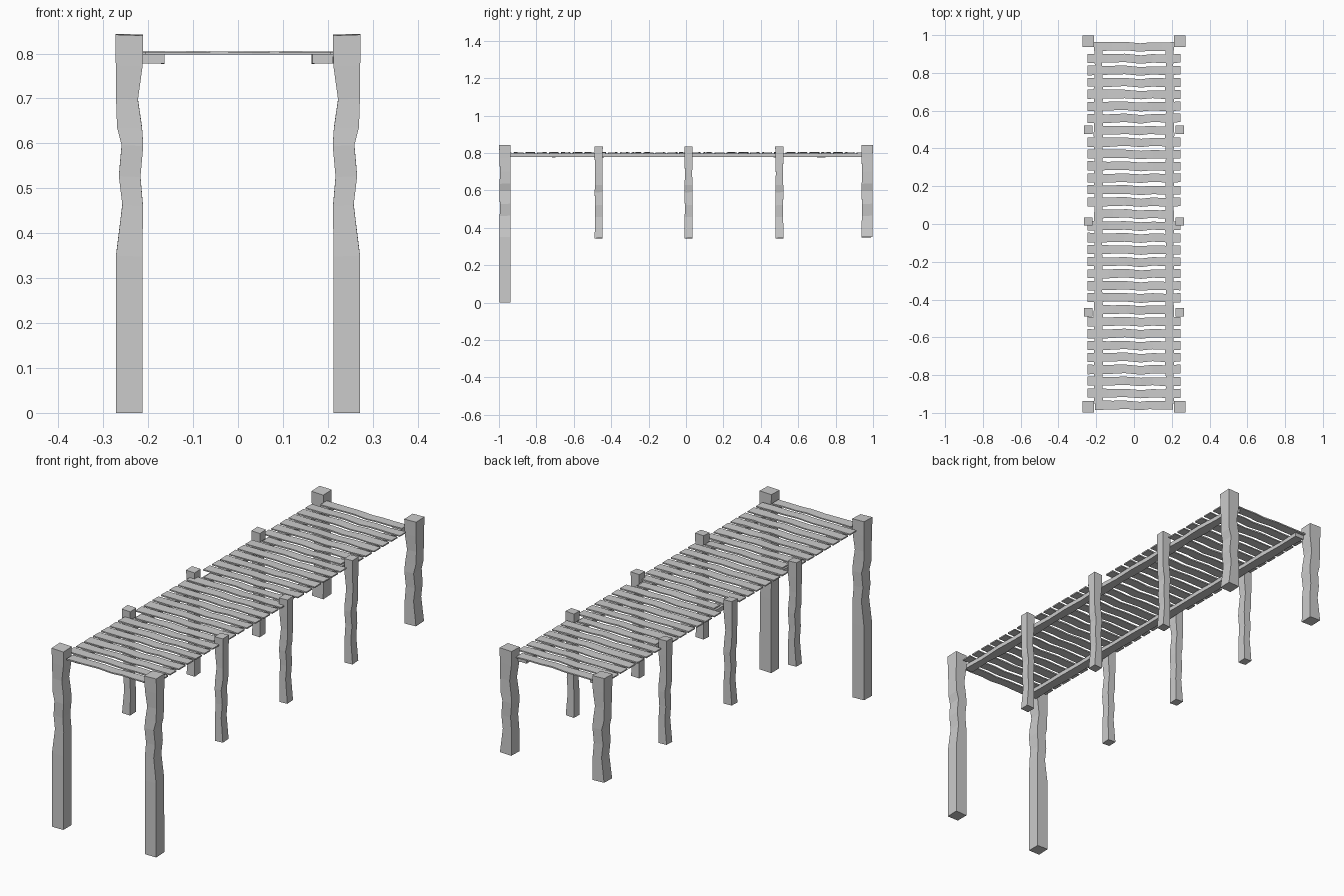
import bpy, bmesh, random
from mathutils import Vector

if "Cube" in bpy.data.objects:
    bpy.data.objects.remove(bpy.data.objects["Cube"])

random.seed(4)


def loft(name, rings):
    """Box-like solid through a list of four-corner rings."""
    bm = bmesh.new()
    loops = [[bm.verts.new(Vector(p)) for p in ring] for ring in rings]
    for a, b in zip(loops, loops[1:]):
        for i in range(4):
            j = (i + 1) % 4
            bm.faces.new((a[i], a[j], b[j], b[i]))
    bm.faces.new(loops[0][::-1])
    bm.faces.new(loops[-1])
    bmesh.ops.recalc_face_normals(bm, faces=bm.faces)
    me = bpy.data.meshes.new(name)
    bm.to_mesh(me)
    bm.free()
    ob = bpy.data.objects.new(name, me)
    bpy.context.collection.objects.link(ob)
    return ob


# Hewn post outline: height fraction, outer inset, inner inset, front/back inset
# (insets as fractions of the post half width)
HEWN = [(0.0, 0.05, 0.05, 0.03), (0.23, 0.5, 0.02, 0.1), (0.36, 0.25, 0.2, 0.12),
        (0.5, 0.45, 0.0, 0.03), (0.58, 0.12, 0.08, 0.08), (0.71, 0.05, 0.38, 0.14),
        (0.86, 0.03, 0.05, 0.05), (1.0, 0.0, 0.0, 0.0)]


def post(name, side, y, half, bottom, top, foot=None):
    cx = 0.242
    sections = [(bottom + f * (top - bottom), o, i, d) for f, o, i, d in HEWN]
    if foot is not None:
        sections.insert(0, (foot, 0.03, 0.05, 0.03))
    rings = []
    for z, o, i, d in sections:
        out, inn = cx + half * (1 - o), cx - half * (1 - i)
        front, back = y - half * (1 - d), y + half * (1 - d * 0.6)
        rings.append([(side * out, front, z), (side * out, back, z + 0.002),
                      (side * inn, back, z), (side * inn, front, z - 0.002 * (z > 0.1))])
    loft(name, rings)


# Posts: long front pair, three slimmer middle pairs, heavy back pair
for side, tag in ((-1, "left"), (1, "right")):
    post("front_post_" + tag, side, -0.968, 0.031, 0.35, 0.842, foot=0.0)
    post("back_post_" + tag, side, 0.968, 0.031, 0.35, 0.842)
    for n, y in enumerate((-0.467, 0.013, 0.499)):
        post(f"middle_post_{n}_{tag}", side, y, 0.022, 0.344, 0.834)

# Long bearer beams under the deck
for side, tag in ((-1, "left"), (1, "right")):
    rings = []
    for k in range(17):
        y = -0.95 + k * 1.9 / 16
        w = 0.004 * (k % 2) + random.uniform(0, 0.003)
        a, b = side * (0.163 + w), side * (0.214 - w)
        rings.append([(a, y, 0.777 + w * 0.5), (b, y, 0.778),
                      (b, y, 0.798), (a, y, 0.798)])
    loft("bearer_beam_" + tag, rings)

# Deck plank outline: x fraction, offset of back edge, offset of front edge
WAVE = [(-1, 0, 0), (-0.55, -0.002, 0.001), (-0.2, 0.0, 0.004), (0.15, -0.007, -0.003),
        (0.4, -0.002, 0.003), (0.7, -0.004, 0.0), (1, -0.001, 0.001)]
SHORT = {0: 0.212, 7: 0.204, 14: 0.200, 22: 0.204, 30: 0.206}

# Deck planks, shortened where they sit between posts
for n in range(31):
    y = 0.940 - n * 0.0633
    half = SHORT.get(n, 0.246)
    turn = random.uniform(-0.006, 0.006)
    rings = []
    for f, back, front in WAVE:
        x = f * half
        yc = y + x * turn
        yb = yc + 0.0245 + back + random.uniform(-0.0015, 0.0015)
        yf = yc - 0.0245 + front + random.uniform(-0.0015, 0.0015)
        lift = random.uniform(-0.001, 0.001)
        rings.append([(x, yf, 0.7975), (x, yb, 0.7975),
                      (x, yb, 0.8035 + lift), (x, yf, 0.8035 - lift)])
    loft(f"deck_plank_{n:02d}", rings)
